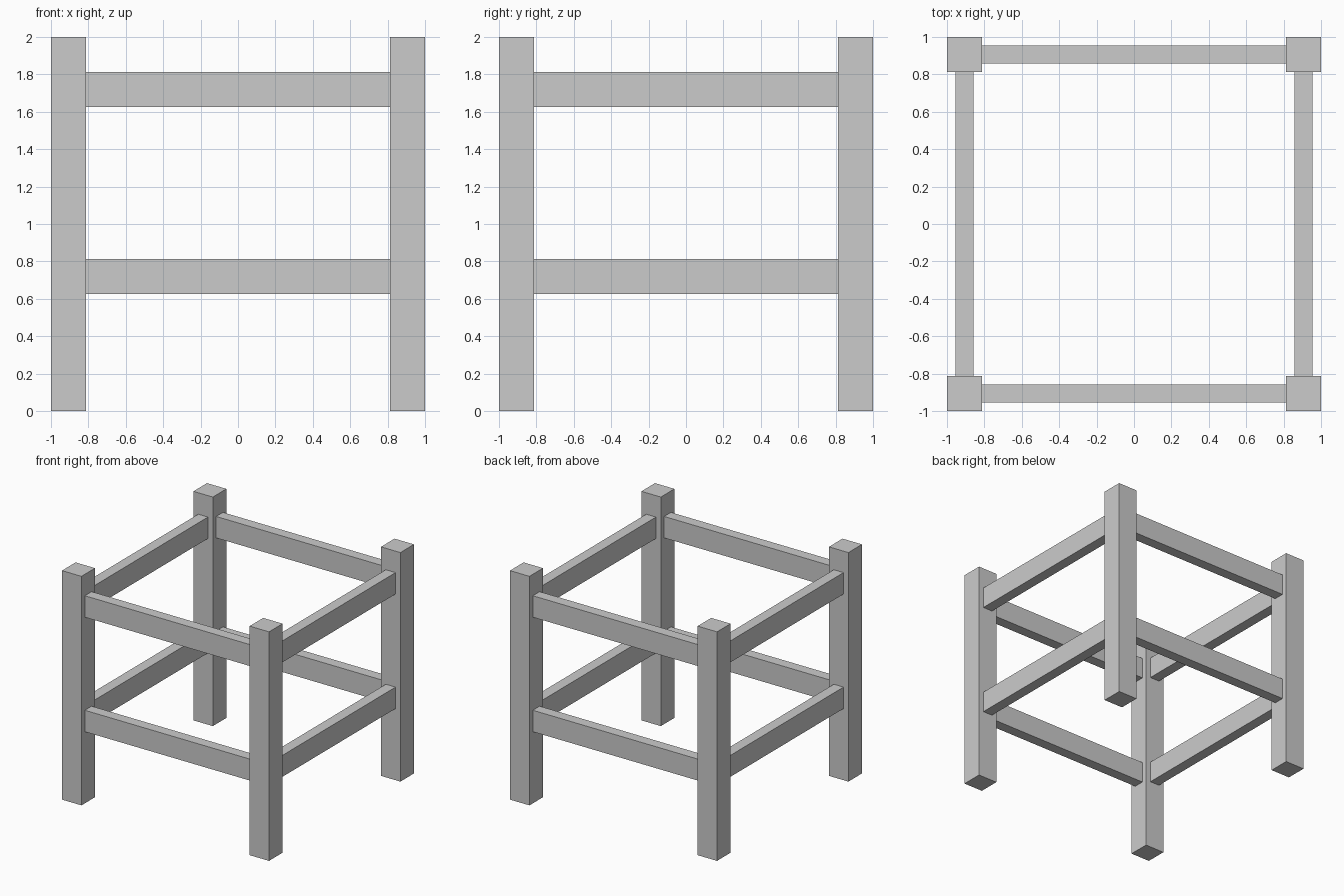
import bpy

if "Cube" in bpy.data.objects:
    bpy.data.objects.remove(bpy.data.objects["Cube"])

POST = 0.1875          # post width
RAIL = 0.094           # rail thickness
INNER = 1 - POST       # inner face of the posts
MID = 1 - POST / 2     # centre line of posts and rails


def box(name, centre, size):
    bpy.ops.mesh.primitive_cube_add(size=1, location=centre)
    ob = bpy.context.object
    ob.name = name
    ob.scale = size
    bpy.ops.object.transform_apply(location=False, rotation=False, scale=True)
    return ob


# Corner posts
for sx, side in ((-1, "left"), (1, "right")):
    for sy, end in ((-1, "front"), (1, "back")):
        box(f"{end}_{side}_post", (sx * MID, sy * MID, 1), (POST, POST, 2))

# Lower and upper rails butted between the posts
for z, level in ((0.719, "lower"), (1.719, "upper")):
    for s, end, side in ((-1, "front", "left"), (1, "back", "right")):
        box(f"{level}_{end}_rail", (0, s * MID, z), (2 * INNER, RAIL, POST))
        box(f"{level}_{side}_rail", (s * MID, 0, z), (RAIL, 2 * INNER, POST))
